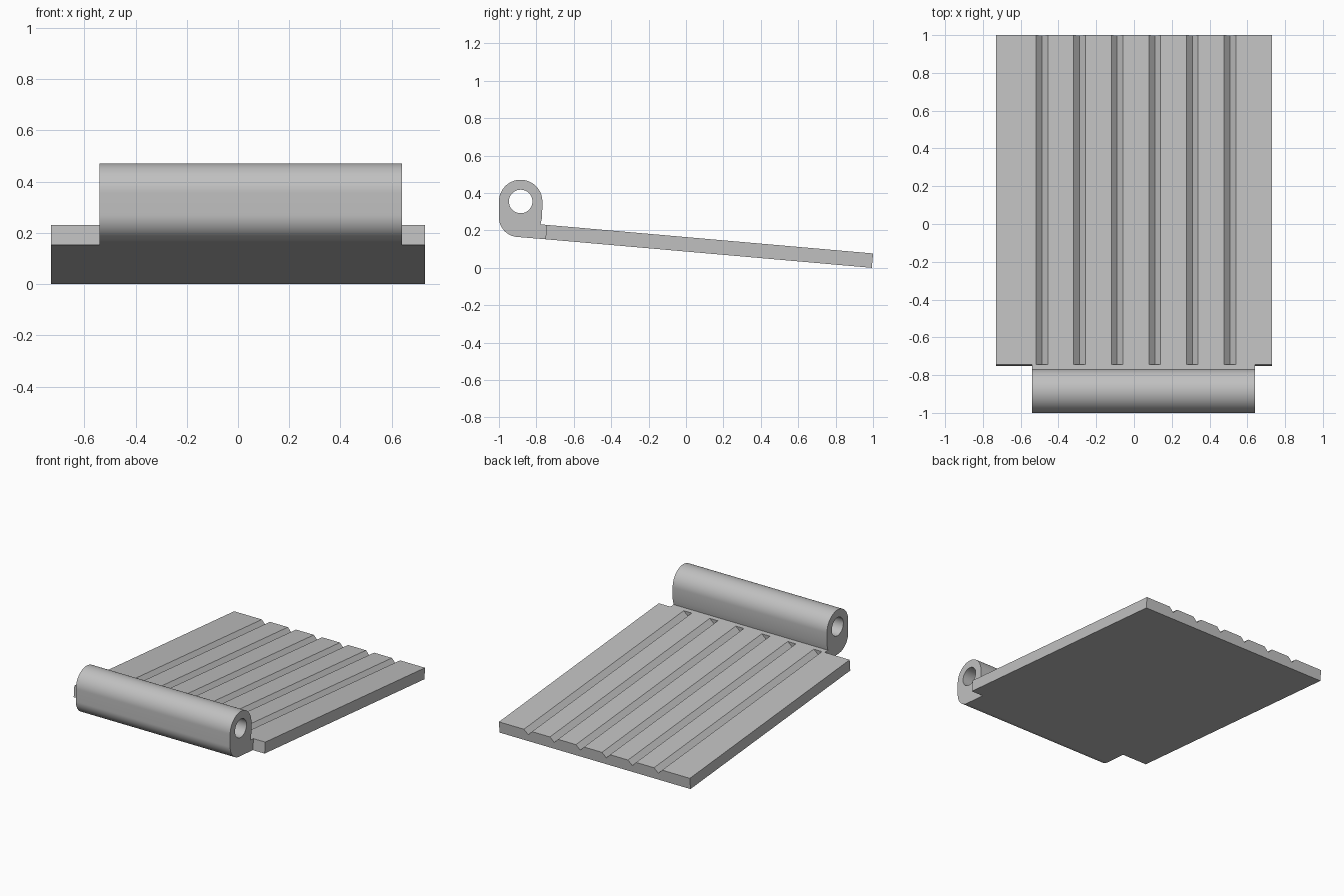
import bpy, bmesh
from math import radians, sin, cos, pi
from mathutils import Vector

cube = bpy.data.objects.get("Cube")
if cube:
    bpy.data.objects.remove(cube, do_unlink=True)

# Single plain grey finish
GREY = (0.53, 0.53, 0.53, 1)
grey = bpy.data.materials.new("plain grey")
grey.use_nodes = True
grey.diffuse_color = GREY
grey.node_tree.nodes["Principled BSDF"].inputs["Base Color"].default_value = GREY


def prism(name, loops, vector):
    """Fill an outline (later loops are holes) and extrude it along vector."""
    bm = bmesh.new()
    edges = []
    for loop in loops:
        verts = [bm.verts.new(p) for p in loop]
        edges += [bm.edges.new((v, verts[i - 1])) for i, v in enumerate(verts)]
    bmesh.ops.triangle_fill(bm, edges=edges, use_beauty=True)
    ext = bmesh.ops.extrude_face_region(bm, geom=bm.faces[:], use_keep_orig=True)
    moved = [g for g in ext["geom"] if isinstance(g, bmesh.types.BMVert)]
    bmesh.ops.translate(bm, verts=moved, vec=vector)
    bmesh.ops.recalc_face_normals(bm, faces=bm.faces[:])
    mesh = bpy.data.meshes.new(name)
    bm.to_mesh(mesh)
    bm.free()
    mesh.materials.append(grey)
    obj = bpy.data.objects.new(name, mesh)
    bpy.context.collection.objects.link(obj)
    bpy.ops.object.select_all(action='DESELECT')
    obj.select_set(True)
    bpy.context.view_layer.objects.active = obj
    bpy.ops.object.shade_smooth_by_angle(angle=radians(30))
    return obj


def arc(y, z, r, start, end, steps):
    """Points (y, z) on an arc, angles in degrees."""
    angles = [radians(start + (end - start) * i / steps) for i in range(steps + 1)]
    return [(y + r * cos(a), z + r * sin(a)) for a in angles]


# Sloping plate with V grooves along its length
TILT = radians(5)
THICK = 0.077
HALF = 0.73
along = Vector((0, cos(TILT), -sin(TILT)))
up = Vector((0, sin(TILT), cos(TILT)))
top_front = Vector((0, -0.745, 0.2297))
section = [(-HALF, -THICK), (-HALF, 0)]
for i in range(6):
    x = -0.487 + 0.199 * i
    section += [(x - 0.031, 0), (x, -0.031), (x + 0.031, 0)]
section += [(HALF, 0), (HALF, -THICK)]
outline = [top_front + Vector((x, 0, 0)) + up * h for x, h in section]
prism("grooved_plate", [outline], along * 1.752)

# Hinge barrel: rounded lug with a pin hole, running into the plate's edge
LEFT, RIGHT = -0.54, 0.64
bottom_front = top_front - up * THICK
web_top = top_front - along * 0.033
lug = [top_front.yz, web_top.yz, (-0.769, 0.272)]
lug += arc(-0.884, 0.355, 0.116, 0, 180, 48)
lug += arc(-0.895, 0.27, 0.105, 180, 265, 20)
lug += [bottom_front.yz]
hole = arc(-0.884, 0.355, 0.063, 0, 350, 35)
prism("hinge_barrel", [[(LEFT, y, z) for y, z in loop] for loop in (lug, hole)],
      Vector((RIGHT - LEFT, 0, 0)))
